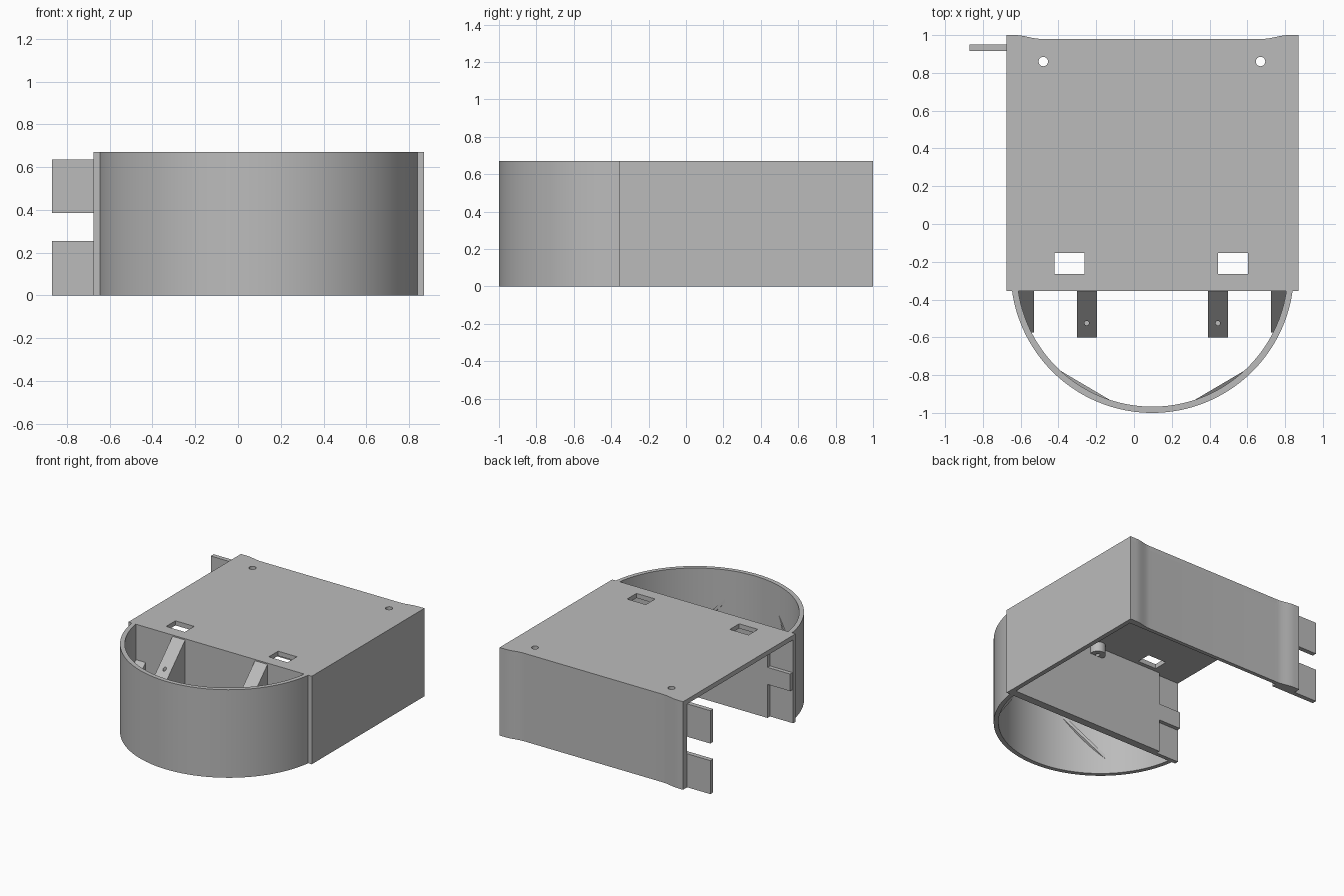
import bpy, bmesh, math

if "Cube" in bpy.data.objects:
    bpy.data.objects.remove(bpy.data.objects["Cube"], do_unlink=True)

grey = bpy.data.materials.new("plain grey")
grey.use_nodes = True
colour = (0.5, 0.5, 0.5, 1)
grey.diffuse_color = colour
grey.node_tree.nodes["Principled BSDF"].inputs["Base Color"].default_value = colour

MID_X = 0.097            # symmetry line of the housing
LEFT, RIGHT = 0.87, -0.675
FRONT, BACK = -0.355, 0.98
HEIGHT, PLATE_Z = 0.67, 0.635
ARC_Y, ARC_R, WALL = -0.25, 0.75, 0.033


def prism(name, outline, bottom, top):
    """Upright prism; bottom and top are heights or functions of (x, y)."""
    def level(h, p):
        return h(*p) if callable(h) else h
    bm = bmesh.new()
    low = [bm.verts.new((*p, level(bottom, p))) for p in outline]
    high = [bm.verts.new((*p, level(top, p))) for p in outline]
    bm.faces.new(low)
    bm.faces.new(high)
    for i in range(len(low)):
        j = (i + 1) % len(low)
        bm.faces.new((low[i], low[j], high[j], high[i]))
    bmesh.ops.recalc_face_normals(bm, faces=bm.faces)
    mesh = bpy.data.meshes.new(name)
    bm.to_mesh(mesh)
    bm.free()
    mesh.materials.append(grey)
    ob = bpy.data.objects.new(name, mesh)
    bpy.context.collection.objects.link(ob)
    return ob


def rect(x0, x1, y0, y1):
    return [(x0, y0), (x1, y0), (x1, y1), (x0, y1)]


def circle(x, y, r, n=32):
    return [(x + r * math.cos(a), y + r * math.sin(a))
            for a in (2 * math.pi * i / n for i in range(n))]


def arc(r, a0, a1, n):
    return [(MID_X + r * math.cos(a), ARC_Y + r * math.sin(a))
            for a in (a0 + (a1 - a0) * i / n for i in range(n + 1))]


def mirrored(outline):
    return [(2 * MID_X - x, y) for x, y in outline]


def cut(ob, cutter):
    mod = ob.modifiers.new("cut", "BOOLEAN")
    mod.operation, mod.solver, mod.object = "DIFFERENCE", "EXACT", cutter
    bpy.context.view_layer.objects.active = ob
    bpy.ops.object.modifier_apply(modifier=mod.name)
    bpy.data.objects.remove(cutter, do_unlink=True)


def smooth(ob):
    bpy.ops.object.select_all(action="DESELECT")
    ob.select_set(True)
    bpy.context.view_layer.objects.active = ob
    bpy.ops.object.shade_smooth_by_angle(angle=math.radians(30))


# Back edge: a shallow recess that eases out to raised corners
def ease(x0, x1, y0, y1, n=8):
    return [(x0 + (x1 - x0) * i / n,
             y0 + (y1 - y0) * (1 - math.cos(math.pi * i / n)) / 2) for i in range(n + 1)]


back_edge = ([(LEFT, 1.0)] + ease(0.82, 0.68, 1.0, BACK)
             + ease(-0.49, -0.63, BACK, 1.0) + [(RIGHT, 1.0)])

# Top plate with two screw holes and two rectangular slots
plate = prism("top_plate", back_edge + [(RIGHT, FRONT), (LEFT, FRONT)], PLATE_Z, HEIGHT)
for x in (-0.48, 0.67):
    cut(plate, prism("hole_cutter", circle(x, 0.86, 0.025), 0.5, 0.8))
for x in (-0.42, 0.445):
    cut(plate, prism("slot_cutter", rect(x, x + 0.158, -0.265, -0.153), 0.5, 0.8))

# Walls; the right side and the underside stay open
back = prism("back_wall", back_edge + [(RIGHT, 0.95), (LEFT, 0.95)], 0, PLATE_Z)
smooth(back)
prism("left_wall", rect(LEFT - 0.035, LEFT, FRONT, 0.96), 0, PLATE_Z)
prism("front_wall", rect(RIGHT, LEFT - 0.035, FRONT, -0.325), 0, PLATE_Z)
prism("front_wall_lining", rect(-0.48, LEFT - 0.035, -0.325, -0.295), 0, PLATE_Z)

# Interlocking tabs around the open side
for name, z0, z1 in (("lower_back_tab", 0, 0.255), ("upper_back_tab", 0.385, PLATE_Z)):
    prism(name, rect(-0.87, -0.5, 0.915, 0.95), z0, z1)
prism("front_tab", rect(-0.67, -0.48, -0.325, -0.295), 0.255, 0.385)

# Boss hanging under the plate behind the front wall
boss = prism("boss", circle(MID_X, -0.28, 0.056), 0.56, PLATE_Z)
cut(boss, prism("boss_cutter", circle(MID_X, -0.28, 0.015, 16), 0.5, 0.62))
smooth(boss)

# Curved front shell
end = math.asin((ARC_Y - FRONT - 0.01) / ARC_R)
shell = prism("curved_shell",
              arc(ARC_R, math.pi + end, 2 * math.pi - end, 72)
              + arc(ARC_R - WALL, 2 * math.pi - end, math.pi + end, 72), 0, HEIGHT)
smooth(shell)

# Sloped brackets on the front wall, and diagonal ribs inside the shell
side_outline = ([(-0.53, -0.575)] + [(-0.53, FRONT)] + [(-0.628, FRONT),
                (-0.604, -0.46), (-0.56, -0.575)])
rib_outline = arc(ARC_R - 0.015, math.radians(222), math.radians(257), 14)
for side, place in (("right", lambda o: o), ("left", mirrored)):
    bracket = prism(side + "_bracket", place(rect(-0.303, -0.197, -0.6, FRONT)),
                    0.3, lambda x, y: 0.66 + (y - FRONT))
    cut(bracket, prism("bracket_cutter", place(circle(-0.25, -0.525, 0.012, 16)), 0.35, 0.8))
    prism(side + "_side_bracket", place(side_outline),
          0.175, lambda x, y: 0.4 + (y - FRONT))

    def slope(x, y):
        return 0.57 - 1.15 * (abs(x - MID_X) - 0.12)
    prism(side + "_rib", place(rib_outline), lambda x, y: slope(x, y) - 0.03, slope)
